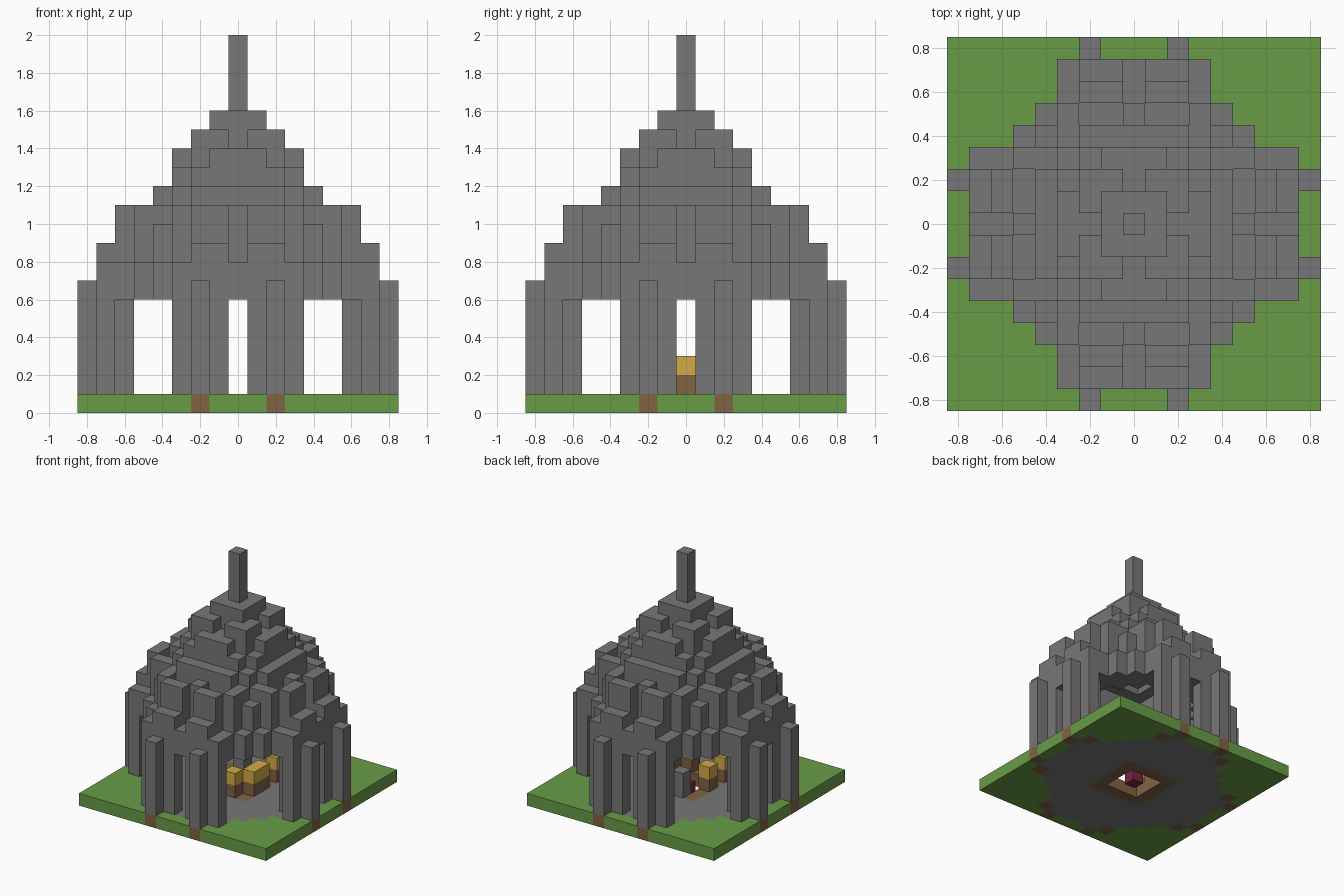
import bpy
import bmesh
from mathutils import Vector

old = bpy.data.objects.get("Cube")
if old:
    bpy.data.objects.remove(old, do_unlink=True)

U = 0.1  # edge of one block


def material(name, r, g, b):
    m = bpy.data.materials.new(name)
    m.use_nodes = True
    m.diffuse_color = (r, g, b, 1)
    m.node_tree.nodes["Principled BSDF"].inputs["Base Color"].default_value = (r, g, b, 1)
    return m


stone = material("stone_grey", 0.185, 0.185, 0.185)
grass = material("grass_green", 0.14, 0.33, 0.062)
earth = material("earth_brown", 0.22, 0.125, 0.058)
gold = material("straw_gold", 0.65, 0.41, 0.065)
red = material("dark_red", 0.19, 0.02, 0.05)

DIRS = [Vector(d) for d in ((1, 0, 0), (-1, 0, 0), (0, 1, 0), (0, -1, 0), (0, 0, 1), (0, 0, -1))]


def blocks(name, cells, mat, solid=None):
    """Build the outer skin of a set of block cells and merge flat areas."""
    solid = solid or cells
    bm = bmesh.new()
    for c in sorted(cells):
        mid = Vector((c[0], c[1], c[2] + 0.5))
        for d in DIRS:
            if (c[0] + int(d.x), c[1] + int(d.y), c[2] + int(d.z)) in solid:
                continue
            u = Vector((d.y, d.z, d.x))
            v = d.cross(u)
            corners = [(mid + (d + u * s + v * t) * 0.5) * U
                       for s, t in ((-1, -1), (1, -1), (1, 1), (-1, 1))]
            bm.faces.new([bm.verts.new(p) for p in corners])
    bmesh.ops.remove_doubles(bm, verts=bm.verts, dist=0.001)
    bmesh.ops.dissolve_limit(bm, angle_limit=0.01, verts=bm.verts, edges=bm.edges)
    me = bpy.data.meshes.new(name)
    bm.to_mesh(me)
    bm.free()
    me.materials.append(mat)
    ob = bpy.data.objects.new(name, me)
    bpy.context.collection.objects.link(ob)


def octant(x, y):
    return max(abs(x), abs(y)), min(abs(x), abs(y))


# Each pillar is a plus shape in plan
PLUS = {(8, 2), (7, 1), (7, 2), (7, 3), (6, 2)}
GRID = [(x, y) for x in range(-8, 9) for y in range(-8, 9)]

# Ground slab, sorted into zones around an open pit
zones = {"grass": set(), "earth": set(), "floor": set()}
for x, y in GRID:
    a, b = octant(x, y)
    if a < 2:
        continue
    if a == 2 or (a, b) in {(8, 2), (7, 3)}:
        zone = "earth"
    elif a * a + b * b <= 49 or (a, b) in PLUS:
        zone = "floor"
    else:
        zone = "grass"
    zones[zone].add((x, y, 0))
slab = set().union(*zones.values())
blocks("grass_border", zones["grass"], grass, slab)
blocks("earth_patches", zones["earth"], earth, slab)
blocks("stone_floor", zones["floor"], stone, slab)
blocks("pit_block", {(0, 0, 0)}, red)

# Roof tops for one eighth of the plan, ring by ring outwards
TOPS = [[16], [16, 16], [14, 15, 15], [14, 14, 13, 12], [12, 12, 12, 11, 10],
        [11, 10, 10, 11, 8], [8, 11, 11, 8], [8, 9, 9, 8], []]


def underside(a, b):
    if a < 2:
        return 13
    if a < 4:
        return 13 - a
    return 8 if a == 4 and b < 3 else 6


# Hollow stepped roof
hall = set()
for x, y in GRID:
    a, b = octant(x, y)
    if b < len(TOPS[a]):
        hall |= {(x, y, z) for z in range(underside(a, b), TOPS[a][b])}

# Pillars rise into the roof
for x, y in GRID:
    if octant(x, y) in PLUS:
        hall |= {(x, y, z) for z in range(1, 7)}
# Spire
hall |= {(0, 0, z) for z in range(16, 20)}
blocks("stone_hall", hall, stone)

# Seats around the pit
seats = [(1, -2), (2, -1), (2, 0), (2, 2), (-2, 0), (-2, -2)]
blocks("seat_bases", {(x, y, 1) for x, y in seats}, earth)
blocks("seat_cushions", {(x, y, 2) for x, y in seats}, gold)
blocks("stone_block", {(-1, 2, 1), (-1, 2, 2)}, stone)
